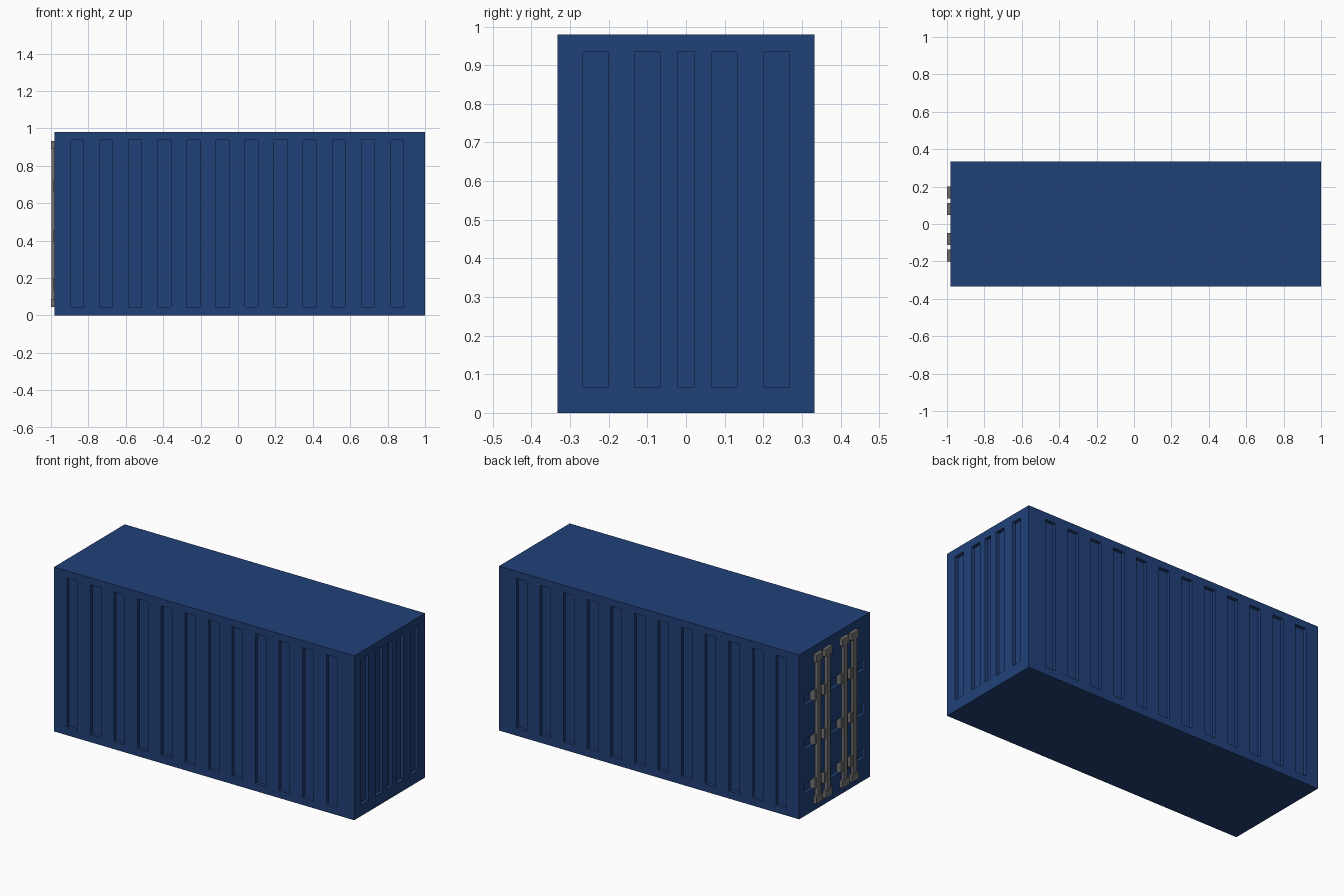
import bpy
import bmesh
from mathutils import Vector

cube = bpy.data.objects.get("Cube")
if cube:
    bpy.data.objects.remove(cube, do_unlink=True)

X0, X1, HALF_W, TOP = -0.98, 1.0, 0.333, 0.98
DEPTH = 0.02


def material(name, rgb):
    m = bpy.data.materials.new(name)
    m.use_nodes = True
    m.diffuse_color = (*rgb, 1)
    m.node_tree.nodes["Principled BSDF"].inputs["Base Color"].default_value = (*rgb, 1)
    return m


blue = material("container blue", (0.0155, 0.053, 0.191))
steel = material("grey steel", (0.17, 0.17, 0.17))


def add_box(bm, lo, hi):
    verts = bmesh.ops.create_cube(bm, size=1)["verts"]
    for v in verts:
        v.co = Vector([hi[i] if v.co[i] > 0 else lo[i] for i in range(3)])


def finish(bm, name, mat):
    bmesh.ops.recalc_face_normals(bm, faces=bm.faces[:])
    mesh = bpy.data.meshes.new(name)
    bm.to_mesh(mesh)
    bm.free()
    mesh.materials.append(mat)
    ob = bpy.data.objects.new(name, mesh)
    bpy.context.collection.objects.link(ob)
    return ob


def recess_wall(bm, axis, sign, spans, heights):
    """Slice one wall on a grid and push the cells inside spans x heights inwards."""
    bm.normal_update()
    along = 1 - axis

    def wall():
        return [f for f in bm.faces if f.normal[axis] * sign > 0.9]

    for direction, ranges in ((along, spans), (2, heights)):
        normal = Vector((0, 0, 0))
        normal[direction] = 1
        for value in [v for r in ranges for v in r]:
            faces = wall()
            geom = faces + list({e for f in faces for e in f.edges}) \
                + list({v for f in faces for v in f.verts})
            bmesh.ops.bisect_plane(bm, geom=geom, dist=1e-5,
                                   plane_co=normal * value, plane_no=normal)
            bm.normal_update()

    def inside(value, ranges):
        return any(a < value < b for a, b in ranges)

    cells = []
    for f in wall():
        c = f.calc_center_median()
        if inside(c[along], spans) and inside(c.z, heights):
            cells.append(f)
    bmesh.ops.inset_individual(bm, faces=cells, thickness=0, depth=-DEPTH)


# Body with pressed grooves on the long sides, closed end and door end
bm = bmesh.new()
add_box(bm, (X0, -HALF_W, 0), (X1, HALF_W, TOP))
side_spans = [(-0.896 + i * 0.1556, -0.826 + i * 0.1556) for i in range(12)]
for sign in (-1, 1):
    recess_wall(bm, 1, sign, side_spans, [(0.045, 0.938)])
end_spans = [(-0.268, -0.2), (-0.133, -0.066), (-0.022, 0.022), (0.066, 0.133), (0.2, 0.268)]
recess_wall(bm, 0, 1, end_spans, [(0.067, 0.934)])
door_heights = [(z - 0.031, z + 0.031) for z in (0.165, 0.427, 0.69)]
recess_wall(bm, 0, -1, [(-0.285, 0.285)], door_heights)
finish(bm, "container_body", blue)

# Door locking bars, each with end blocks and three guide brackets
for i, y in enumerate((-0.169, -0.079, 0.079, 0.169), 1):
    bm = bmesh.new()
    add_box(bm, (-0.998, y - 0.015, 0.08), (X0, y + 0.015, 0.9))
    finish(bm, f"locking_bar_{i}", steel)

    bm = bmesh.new()
    for z0, z1 in ((0.045, 0.088), (0.89, 0.933)):
        add_box(bm, (-1.0, y - 0.032, z0), (X0, y + 0.032, z1))
    finish(bm, f"bar_end_blocks_{i}", steel)

    bm = bmesh.new()
    for z0, z1 in door_heights:
        add_box(bm, (-0.99, y - 0.032, z0), (X0 + DEPTH, y + 0.032, z1))
    finish(bm, f"bar_brackets_{i}", steel)
